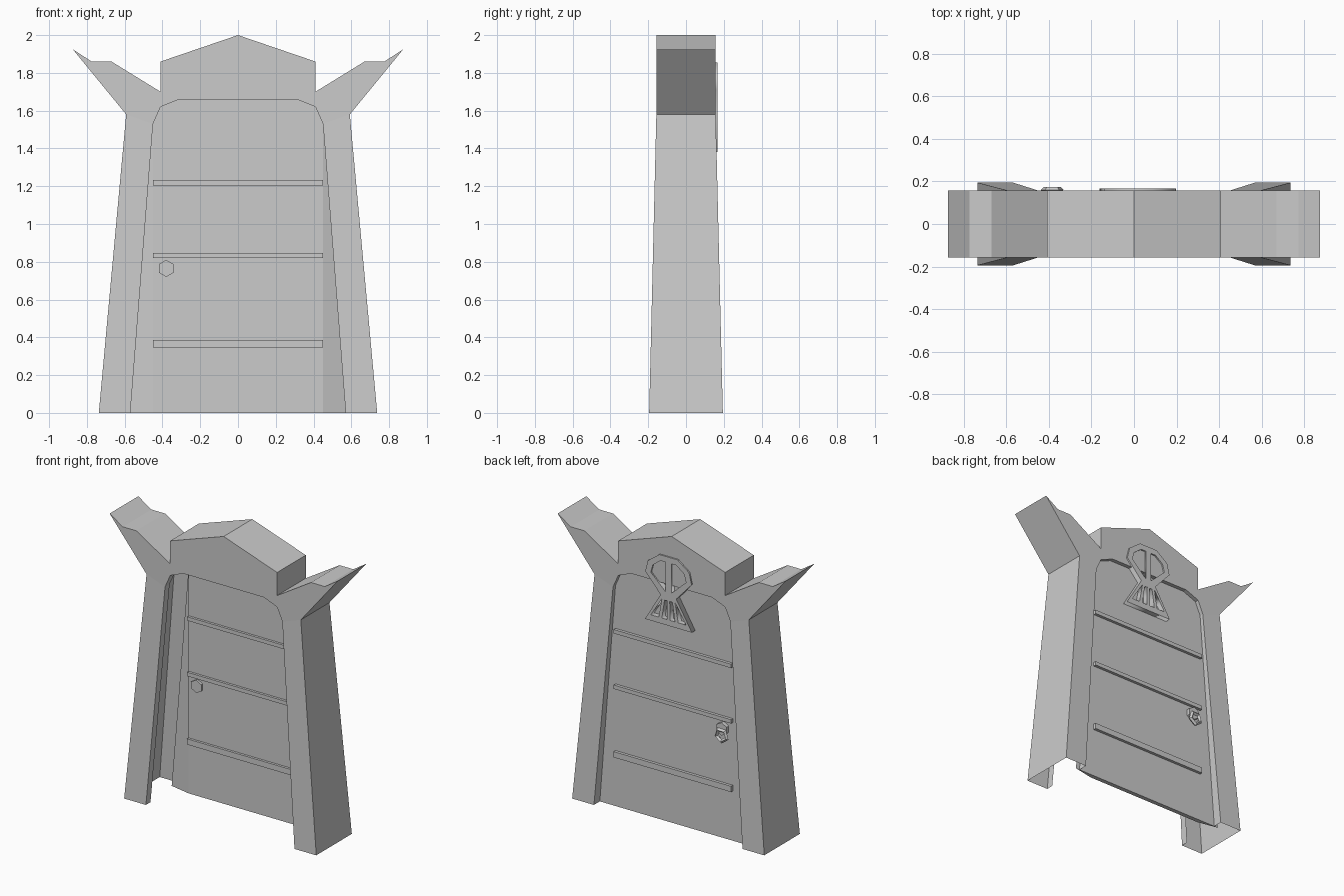
import bpy, bmesh, math

if "Cube" in bpy.data.objects:
    bpy.data.objects.remove(bpy.data.objects["Cube"])

HALF_PI = math.pi / 2


def finish(name, bm):
    bmesh.ops.remove_doubles(bm, verts=bm.verts, dist=1e-5)
    bmesh.ops.recalc_face_normals(bm, faces=bm.faces)
    me = bpy.data.meshes.new(name)
    bm.to_mesh(me)
    bm.free()
    ob = bpy.data.objects.new(name, me)
    bpy.context.collection.objects.link(ob)
    return ob


def mirrored(half):
    """Right half profile, bottom to top -> full profile, right to left."""
    return half + [(-x, z) for x, z in reversed(half) if x > 0]


def depth(z):
    """Half thickness of the frame: the legs flare towards the ground."""
    return 0.157 + 0.038 * max(0, 1 - z / 1.53)


# Right halves of the outer silhouette and the door opening
OUTER = [(.737, 0), (.592, 1.58), (.875, 1.925), (.775, 1.86),
         (.67, 1.86), (.41, 1.70), (.41, 1.86), (0, 2)]
OPENING = [(.57, 0), (.45, 1.53), (.41, 1.62), (.31, 1.66)]
DOOR_BACK, DOOR_FRONT = .13, .10


# Frame: hollow shell, open underneath, with short returns round the opening
def build_frame():
    bm = bmesh.new()
    outer, inner = mirrored(OUTER), mirrored(OPENING)

    def face(pts):
        bm.faces.new([bm.verts.new(p) for p in pts])

    for side in (-1, 1):
        def on(p):
            return (p[0], side * depth(p[1]), p[1])

        # two legs and the lintel with horns
        face([on(p) for p in (outer[0], outer[1], inner[1], inner[0])])
        face([on(p) for p in (outer[-1], outer[-2], inner[-2], inner[-1])])
        face([on(p) for p in outer[1:-1] + inner[1:-1][::-1]])
        # opening returns
        for a, b in zip(inner, inner[1:]):
            def back(p):
                y = DOOR_BACK if side > 0 else -depth(p[1]) + .05
                return (p[0], y, p[1])
            face([on(a), on(b), back(b), back(a)])
    # outer walls
    for a, b in zip(outer, outer[1:]):
        face([(a[0], -depth(a[1]), a[1]), (b[0], -depth(b[1]), b[1]),
              (b[0], depth(b[1]), b[1]), (a[0], depth(a[1]), a[1])])
    finish("door_frame", bm)


# Door: flat panel whose front edges slope away to the frame
def build_door():
    bm = bmesh.new()
    back = mirrored([(.60, 0), (.47, 1.55), (.43, 1.65), (.32, 1.69)])
    front = mirrored([(.45, 0), (.45, 1.53), (.41, 1.62), (.31, 1.66)])
    vb = [bm.verts.new((x, DOOR_BACK, z)) for x, z in back]
    vf = [bm.verts.new((x, DOOR_FRONT, z)) for x, z in front]
    bm.faces.new(vb)
    bm.faces.new(vf[::-1])
    n = len(vb)
    for i in range(n):
        j = (i + 1) % n
        bm.faces.new([vb[i], vf[i], vf[j], vb[j]])
    finish("door_panel", bm)


def box(name, x0, x1, y0, y1, z0, z1):
    bpy.ops.mesh.primitive_cube_add(
        size=1, location=((x0 + x1) / 2, (y0 + y1) / 2, (z0 + z1) / 2))
    ob = bpy.context.object
    ob.name = name
    ob.scale = (x1 - x0, y1 - y0, z1 - z0)


# Pierced ornament: outline and cut-outs as one filled curve
def build_ornament():
    cx = .018
    outline = mirrored([(.18, 1.38), (.06, 1.58), (.178, 1.71),
                        (.158, 1.79), (.07, 1.855)])
    eye = [(.022, 1.61), (.135, 1.715), (.12, 1.77), (.06, 1.815), (.022, 1.815)]
    slot_in = [(.012, 1.42), (.05, 1.42), (.03, 1.55), (.01, 1.55)]
    slot_out = [(.075, 1.42), (.135, 1.42), (.05, 1.555)]
    loops = [outline]
    for hole in (eye, slot_in, slot_out):
        loops += [hole, [(-x, z) for x, z in hole]]
    cu = bpy.data.curves.new("ornament", 'CURVE')
    cu.dimensions = '2D'
    cu.fill_mode = 'BOTH'
    cu.extrude = .02
    for loop in loops:
        sp = cu.splines.new('POLY')
        sp.points.add(len(loop) - 1)
        for pt, (x, z) in zip(sp.points, loop):
            pt.co = (x + cx, z, 0, 1)
        sp.use_cyclic_u = True
    ob = bpy.data.objects.new("ornament", cu)
    bpy.context.collection.objects.link(ob)
    ob.rotation_euler = (HALF_PI, 0, 0)
    ob.location.y = .147
    bpy.ops.object.select_all(action='DESELECT')
    ob.select_set(True)
    bpy.context.view_layer.objects.active = ob
    bpy.ops.object.convert(target='MESH')


build_frame()
build_door()

# Slats running through both faces of the door
for i, (z0, z1) in enumerate([(.345, .385), (.82, .847), (1.205, 1.232)]):
    box(f"slat_{i + 1}", -.45, .45, .083, .15, z0, z1)

build_ornament()

# Hexagonal handle plate through the door, and a hanging pull ring at the back
bpy.ops.mesh.primitive_cylinder_add(vertices=6, radius=.045, depth=.07,
                                    location=(-.38, .12, .765),
                                    rotation=(HALF_PI, 0, 0))
bpy.context.object.name = "handle_plate"
bpy.ops.mesh.primitive_torus_add(major_segments=5, minor_segments=4,
                                 major_radius=.042, minor_radius=.014,
                                 location=(-.385, .16, .725),
                                 rotation=(HALF_PI, HALF_PI, 0))
bpy.context.object.name = "pull_ring"
